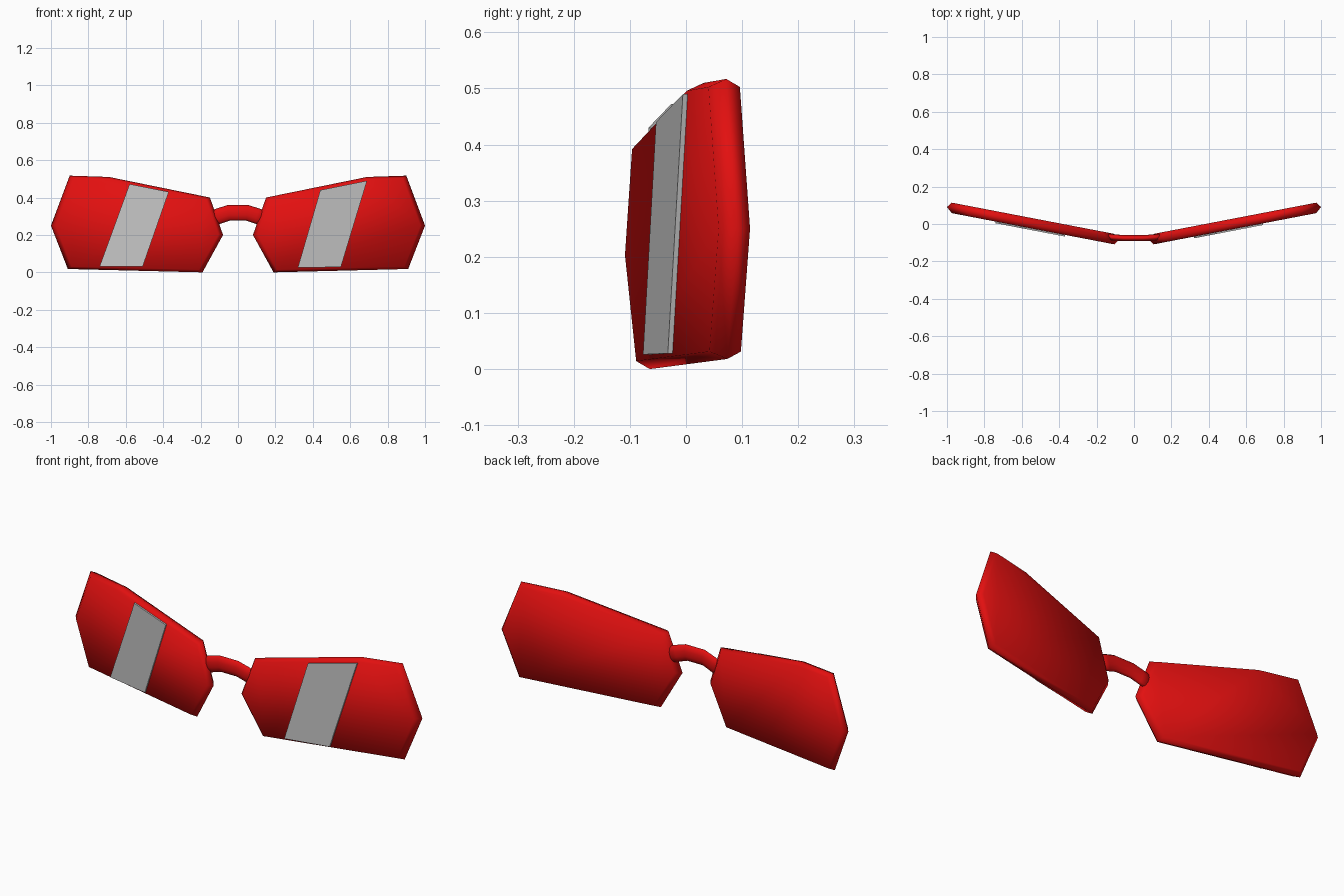
import bpy, bmesh, math
from mathutils import Vector

if "Cube" in bpy.data.objects:
    bpy.data.objects.remove(bpy.data.objects["Cube"])


def material(name, color):
    m = bpy.data.materials.new(name)
    m.diffuse_color = (*color, 1)
    m.use_nodes = True
    m.node_tree.nodes["Principled BSDF"].inputs["Base Color"].default_value = m.diffuse_color
    return m


RED = material("red", (0.76, 0.005, 0.005))
GREY = material("light grey", (0.56, 0.56, 0.56))


def lens_y(x):
    """Middle plane of the swept-back lenses."""
    return -0.101 + 0.192 * abs(x)


def loft(name, rings, mat, smooth):
    """Skin a list of equal-length vertex rings and cap both ends."""
    bm = bmesh.new()
    loops = [[bm.verts.new(p) for p in ring] for ring in rings]
    n = len(loops[0])
    for a, b in zip(loops, loops[1:]):
        for i in range(n):
            j = (i + 1) % n
            bm.faces.new((a[i], a[j], b[j], b[i]))
    bm.faces.new(loops[0])
    bm.faces.new(loops[-1])
    bmesh.ops.recalc_face_normals(bm, faces=bm.faces)
    for f in bm.faces:
        f.smooth = smooth
    mesh = bpy.data.meshes.new(name)
    bm.to_mesh(mesh)
    bm.free()
    mesh.materials.append(mat)
    obj = bpy.data.objects.new(name, mesh)
    bpy.context.collection.objects.link(obj)
    return obj


# Lenses: seven-sided slabs with a chamfered rim
OUTLINE = [(0.08, 0.20), (0.15, 0.40), (0.69, 0.51), (0.90, 0.517),
           (1.0, 0.25), (0.91, 0.018), (0.19, 0.0)]
CENTRE = (0.54, 0.257)


def lens_ring(side, scale, offset):
    ring = []
    for x, z in OUTLINE:
        px = CENTRE[0] + (x - CENTRE[0]) * scale
        pz = CENTRE[1] + (z - CENTRE[1]) * scale
        ring.append((side * px, lens_y(px) + offset, pz))
    return ring


for side, label in ((-1, "left"), (1, "right")):
    loft(label + "_lens", [lens_ring(side, 0.945, -0.028),
                           lens_ring(side, 1.0, 0.0),
                           lens_ring(side, 0.945, 0.028)], RED, True)

# Slanted reflection stripes: thin plates on the lens fronts
STRIPES = {
    "left": [(-0.74, 0.032), (-0.51, 0.03), (-0.37, 0.43), (-0.58, 0.472)],
    "right": [(0.32, 0.026), (0.55, 0.028), (0.69, 0.49), (0.44, 0.44)],
}
for label, corners in STRIPES.items():
    rings = [[(x, lens_y(x) + off, z) for x, z in corners]
             for off in (-0.037, -0.0285)]
    loft(label + "_stripe", rings, GREY, False)

# Bridge: arched oval tube between the lenses
half = [(0.05, -0.076, 0.318), (0.10, -0.072, 0.302), (0.15, -0.068, 0.283)]
path = [Vector((-x, y, z)) for x, y, z in reversed(half)] + [Vector(p) for p in half]
rings = []
for i, p in enumerate(path):
    t = (path[min(i + 1, len(path) - 1)] - path[max(i - 1, 0)]).normalized()
    up = Vector((-t.z, 0, t.x)).normalized()
    depth = Vector((0, 1, 0))
    rings.append([p + up * 0.042 * math.cos(k * math.tau / 10)
                  + depth * 0.017 * math.sin(k * math.tau / 10) for k in range(10)])
loft("bridge", rings, RED, True)
